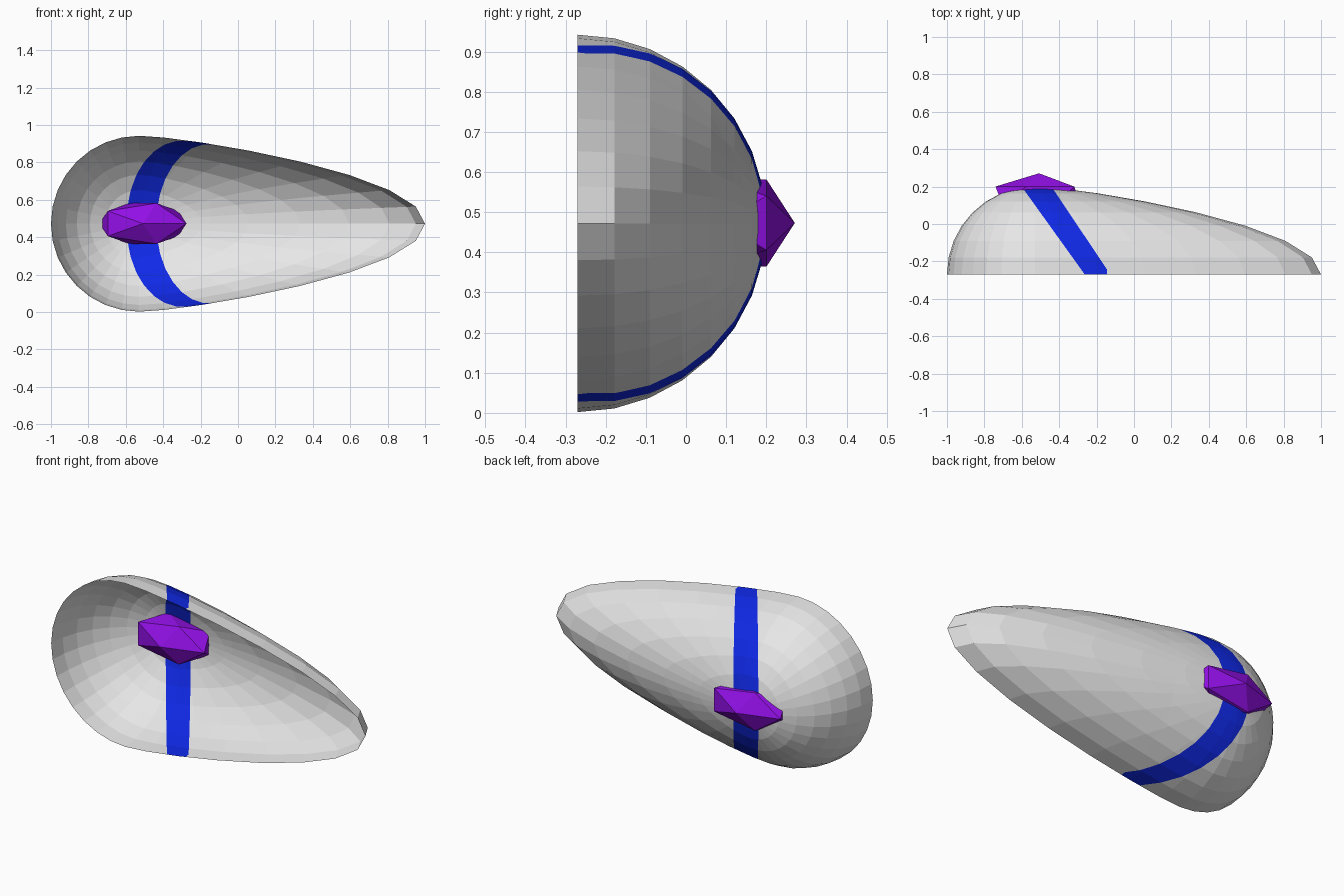
import bpy, bmesh, math
from mathutils import Vector

if "Cube" in bpy.data.objects:
    bpy.data.objects.remove(bpy.data.objects["Cube"])

R = 0.47                                  # radius of the round end
CENTRE = Vector((-0.53, -0.27, 0.472))    # middle of the dome's open rim


def material(name, rgb):
    m = bpy.data.materials.new(name)
    m.diffuse_color = (*rgb, 1)
    m.use_nodes = True
    m.node_tree.nodes["Principled BSDF"].inputs["Base Color"].default_value = m.diffuse_color
    return m


def make_object(name, bm, mats):
    mesh = bpy.data.meshes.new(name)
    bm.to_mesh(mesh)
    bm.free()
    for m in mats:
        mesh.materials.append(m)
    obj = bpy.data.objects.new(name, mesh)
    bpy.context.collection.objects.link(obj)
    return obj


grey = material("light grey", (0.8, 0.8, 0.8))
blue = material("blue", (0.005, 0.022, 0.8))
purple = material("purple", (0.29, 0.005, 0.8))

# Shell: open half sphere with its pole on +y, pulled out to a tip at +x
bm = bmesh.new()
bmesh.ops.create_uvsphere(bm, u_segments=32, v_segments=16, radius=R)
bmesh.ops.delete(bm, geom=[v for v in bm.verts if v.co.z < -0.001], context='VERTS')
for v in bm.verts:
    x, y, z = v.co
    stretch = 1.06 * (x / R) ** 2 if x > 0 else 0
    v.co = CENTRE + Vector((x + stretch, z, -y))

# Slanted stripe: cut along its edges, then colour the faces between them
LEFT = (-0.457, -0.718)                   # edge as x = a + b * y
RIGHT = (-0.307, -0.667)
LIMIT = -0.145
cuts = [(LEFT[0], LEFT[1]), (RIGHT[0], RIGHT[1]), (LIMIT, 0)]
for a, b in cuts:
    bmesh.ops.bisect_plane(bm, geom=bm.verts[:] + bm.edges[:] + bm.faces[:],
                           plane_co=(a, 0, 0), plane_no=(1, -b, 0), dist=1e-5)
for f in bm.faces:
    c = f.calc_center_median()
    inside = LEFT[0] + LEFT[1] * c.y < c.x < min(RIGHT[0] + RIGHT[1] * c.y, LIMIT)
    f.material_index = 1 if inside else 0
make_object("shell", bm, [grey, blue])

# Gem: stretched icosahedron set through the crown of the shell
bm = bmesh.new()
bmesh.ops.create_icosphere(bm, subdivisions=1, radius=1)
for v in bm.verts:
    x, y, z = v.co
    v.co = Vector((-0.508 - 0.26 * x, 0.143 + 0.128 * z, 0.473 + 0.128 * y))
bmesh.ops.recalc_face_normals(bm, faces=bm.faces)
make_object("gem", bm, [purple])
